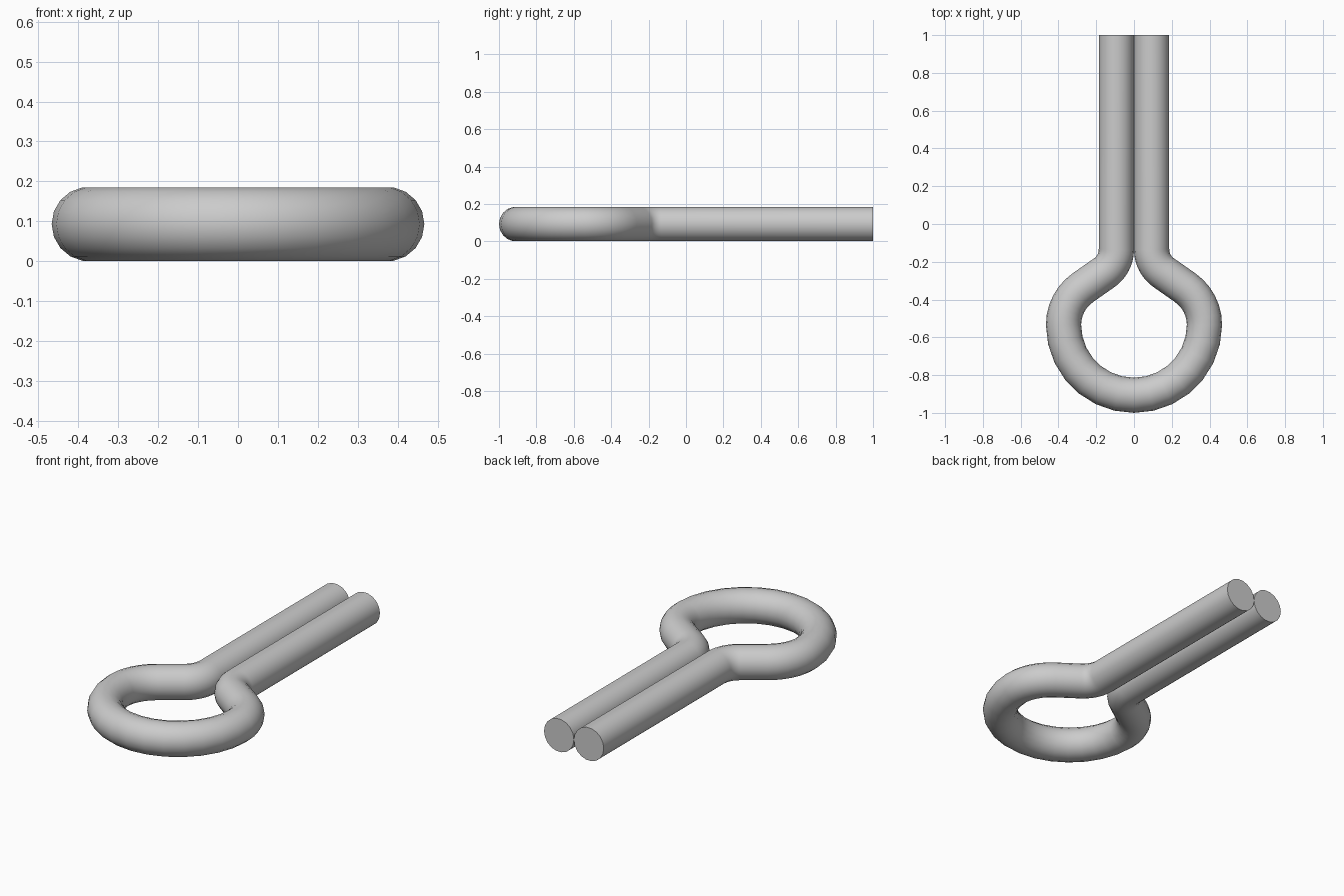
import bpy
from math import sin, cos, pi, radians

if "Cube" in bpy.data.objects:
    bpy.data.objects.remove(bpy.data.objects["Cube"])

R = 0.0933            # wire radius
LOOP = 0.373          # centreline radius of the eye
CY = -1 + R + LOOP    # centre of the eye
R1, R2, T = 0.15, 0.24, radians(55)   # neck bend, shoulder bend, bend angle


def arc(cx, cy, r, a0, a1, n):
    return [(cx + r * cos(a0 + (a1 - a0) * i / n),
             cy + r * sin(a0 + (a1 - a0) * i / n)) for i in range(n + 1)]


# Right half of the centreline: leg, neck bend, slanted shoulder, shoulder bend
shoulder = arc(LOOP - R2, CY, R2, T, 0, 6)
p1x = R + R1 * (1 - cos(T))
s = (shoulder[0][0] - p1x) / sin(T)
neck_y = shoulder[0][1] + s * cos(T) + R1 * sin(T)
neck = arc(R + R1, neck_y, R1, pi, pi + T, 8)
right = [(R, 1.0)] + neck + shoulder

# Round eye, then the mirrored half
eye = arc(0, CY, LOOP, 0, -pi, 14)[1:-1]
path = right + eye + [(-x, y) for x, y in reversed(right)]

# Sweep a round wire along the path
curve = bpy.data.curves.new("split_pin", 'CURVE')
curve.dimensions = '3D'
curve.bevel_depth = R
curve.bevel_resolution = 7
curve.use_fill_caps = True
spline = curve.splines.new('POLY')
spline.points.add(len(path) - 1)
for pt, (x, y) in zip(spline.points, path):
    pt.co = (x, y, R, 1)

pin = bpy.data.objects.new("split_pin", curve)
bpy.context.collection.objects.link(pin)
bpy.context.view_layer.objects.active = pin
pin.select_set(True)
bpy.ops.object.convert(target='MESH')
bpy.ops.object.shade_smooth_by_angle(angle=radians(40))
